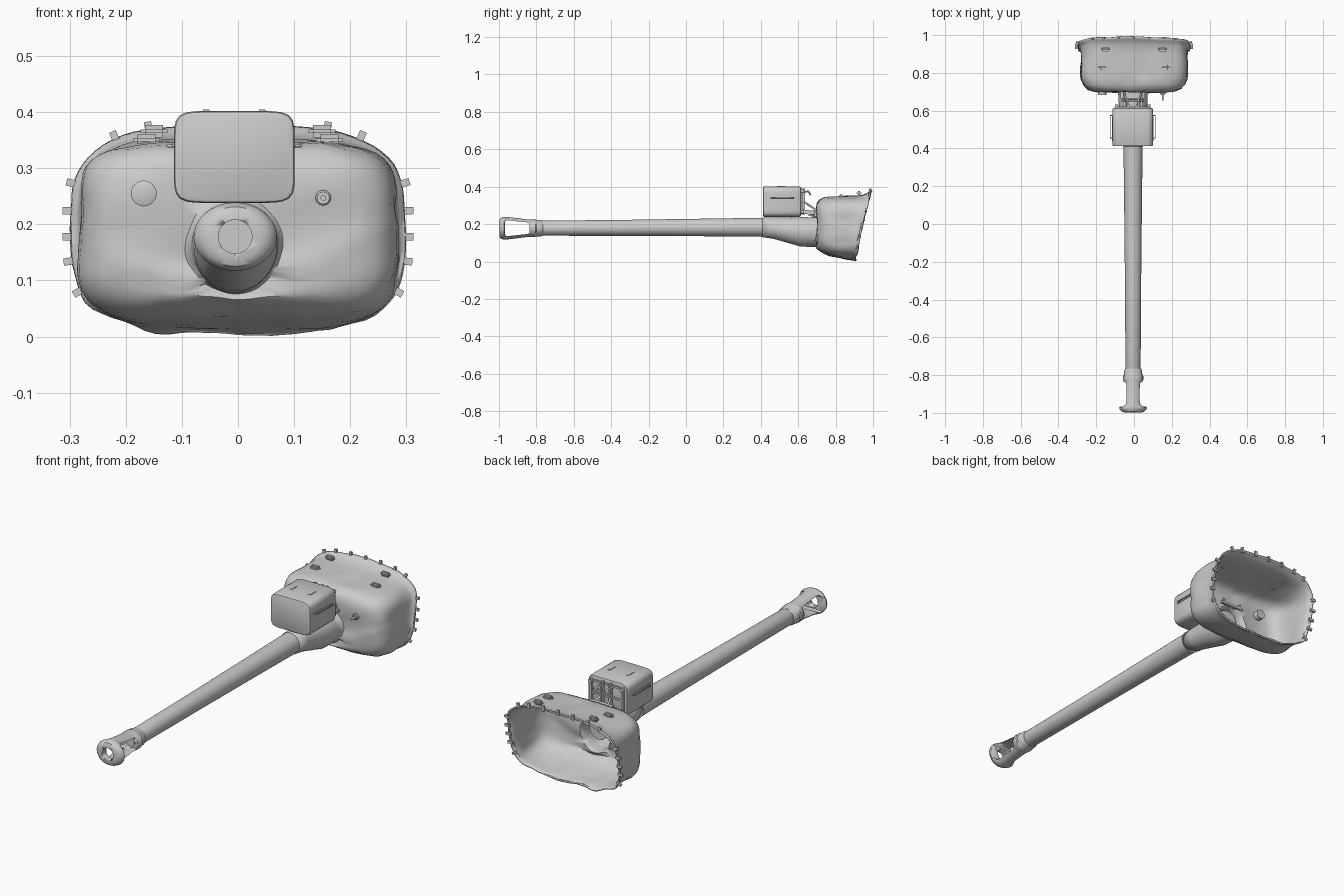
import bpy, bmesh, math
from mathutils import Vector, noise

grey = bpy.data.materials.new("light grey")
grey.diffuse_color = (0.6, 0.6, 0.6, 1)
CX = -0.005  # barrel axis


def finish(name, bm, angle=35):
    bmesh.ops.recalc_face_normals(bm, faces=bm.faces)
    me = bpy.data.meshes.new(name)
    bm.to_mesh(me)
    bm.free()
    ob = bpy.data.objects.new(name, me)
    bpy.context.collection.objects.link(ob)
    me.materials.append(grey)
    bpy.ops.object.select_all(action='DESELECT')
    ob.select_set(True)
    bpy.context.view_layer.objects.active = ob
    bpy.ops.object.shade_smooth_by_angle(angle=math.radians(angle))
    return ob


def ring(sec, a):
    """Point on a superellipse section: y, cx, cz, half width, half height, power, tilt."""
    y, cx, cz, w, h, p, tilt = sec
    c, s = math.cos(a), math.sin(a)
    k = (abs(c) ** p + abs(s) ** p) ** (-1 / p)
    z = cz + h * s * k
    return Vector((cx + w * c * k, y + tilt * (z - 0.19), z))


def loft(name, secs, n=32, caps=True, warp=None, angle=35):
    bm = bmesh.new()
    rows = []
    for sec in secs:
        pts = [ring(sec, math.tau * i / n) for i in range(n)]
        rows.append([bm.verts.new(warp(p) if warp else p) for p in pts])
    for r, q in zip(rows, rows[1:]):
        for i in range(n):
            bm.faces.new((r[i], r[(i + 1) % n], q[(i + 1) % n], q[i]))
    if caps:
        bm.faces.new(rows[0])
        bm.faces.new(rows[-1])
    return finish(name, bm, angle)


def tube(name, prof, cx=CX, n=32):
    """Round part along y from (y, centre z, radius)."""
    return loft(name, [(y, cx, z, r, r, 2, 0) for y, z, r in prof], n)


def box(name, c, s, bevel=0.0, rot=None):
    bm = bmesh.new()
    bmesh.ops.create_cube(bm, size=1)
    bmesh.ops.scale(bm, vec=s, verts=bm.verts)
    if bevel:
        bmesh.ops.bevel(bm, geom=bm.edges[:], offset=bevel, segments=2, affect='EDGES')
    ob = finish(name, bm)
    ob.location = c
    if rot:
        ob.rotation_euler = rot
    return ob


def rod(name, pts, r=0.004):
    cu = bpy.data.curves.new(name, 'CURVE')
    cu.dimensions = '3D'
    cu.bevel_depth = r
    cu.bevel_resolution = 2
    cu.use_fill_caps = True
    sp = cu.splines.new('POLY')
    sp.points.add(len(pts) - 1)
    for p, co in zip(sp.points, pts):
        p.co = (*co, 1)
    cu.materials.append(grey)
    ob = bpy.data.objects.new(name, cu)
    bpy.context.collection.objects.link(ob)
    return ob


def cut(ob, cutter):
    m = ob.modifiers.new("cut", 'BOOLEAN')
    m.object = cutter
    m.solver = 'EXACT'
    cutter.hide_render = True
    cutter.hide_viewport = True


# Barrel
tube("barrel", [(-0.79, 0.178, 0.037), (-0.78, 0.178, 0.040), (-0.3, 0.180, 0.043),
                (0.1, 0.182, 0.047), (0.44, 0.183, 0.051), (0.68, 0.183, 0.051)])

# Muzzle brake with side windows and a bore
brake = loft("muzzle_brake", [(y, CX, 0.178, w, h, 2, 0) for y, w, h in [
    (-0.998, 0.045, 0.042), (-0.993, 0.060, 0.053), (-0.982, 0.071, 0.059), (-0.972, 0.074, 0.061),
    (-0.966, 0.068, 0.061), (-0.955, 0.055, 0.060), (-0.935, 0.049, 0.058), (-0.85, 0.048, 0.047),
    (-0.83, 0.050, 0.046), (-0.825, 0.054, 0.046), (-0.805, 0.054, 0.046), (-0.80, 0.049, 0.044),
    (-0.775, 0.048, 0.043), (-0.765, 0.041, 0.041)]], 40)
bm = bmesh.new()
prof = [(-0.960, -0.043), (-0.967, -0.034), (-0.967, 0.034), (-0.960, 0.043),
        (-0.846, 0.031), (-0.836, 0.024), (-0.836, -0.024), (-0.846, -0.031)]
f = bm.faces.new([bm.verts.new((-0.15, y, 0.178 + z)) for y, z in prof])
ext = bmesh.ops.extrude_face_region(bm, geom=[f])
bmesh.ops.translate(bm, vec=(0.3, 0, 0), verts=[v for v in ext['geom'] if isinstance(v, bmesh.types.BMVert)])
cut(brake, finish("window_cutter", bm))
cut(brake, tube("bore_cutter", [(-1.05, 0.178, 0.030), (-0.82, 0.178, 0.030)]))


# Canvas cover: collar, front wall and open rear skirt, with soft folds
def folds(p):
    q = p.copy()
    k = min(1, max(0, (p.y - 0.60) / 0.12))
    n1 = noise.noise(p * 11 + Vector((3, 1, 7)))
    n2 = noise.noise(p * 24 + Vector((9, 4, 2)))
    d = Vector((p.x * 0.6, 0, p.z - 0.19))
    if d.length > 0:
        q += d.normalized() * k * (0.008 * n1 + 0.004 * n2) * (0.5 if p.y > 0.93 else 1)
    q.y += k * 0.010 * n1
    # creases running outward from the collar
    for sx, slope in ((1, 0.55), (-1, 0.25)):
        t = sx * p.x
        if 0.06 < t < 0.24 and p.y < 0.78:
            q.y -= 0.014 * math.exp(-((p.z - 0.10 - slope * (t - 0.06)) / 0.018) ** 2) * (1 - t / 0.24)
    return q


RIM = (0.947, 0.0, 0.191, 0.300, 0.187, 3.2, 0.23)
cover = loft("canvas_cover", [
    (0.41, CX, 0.183, 0.053, 0.053, 2, 0), (0.47, CX, 0.178, 0.057, 0.057, 2, 0),
    (0.55, CX, 0.167, 0.066, 0.069, 2, 0), (0.61, CX, 0.160, 0.074, 0.079, 2, 0),
    (0.66, CX, 0.159, 0.076, 0.080, 2, 0), (0.690, CX, 0.160, 0.076, 0.078, 2, 0),
    (0.702, CX, 0.163, 0.085, 0.085, 2.1, 0), (0.700, 0, 0.170, 0.120, 0.100, 2.4, 0),
    (0.698, 0, 0.180, 0.170, 0.112, 3, 0), (0.702, 0, 0.190, 0.215, 0.125, 3.6, 0),
    (0.714, 0, 0.194, 0.247, 0.137, 4.2, 0), (0.735, 0, 0.193, 0.268, 0.148, 4.6, 0.02),
    (0.765, 0, 0.189, 0.279, 0.156, 4.8, 0.05), (0.80, 0, 0.186, 0.283, 0.161, 4.6, 0.08),
    (0.84, 0, 0.184, 0.283, 0.165, 4.4, 0.12), (0.88, 0, 0.183, 0.281, 0.168, 4.2, 0.16),
    (0.915, 0, 0.185, 0.284, 0.173, 3.8, 0.20), (0.933, 0, 0.188, 0.290, 0.180, 3.4, 0.22),
    (0.937, 0, 0.190, 0.298, 0.185, 3.2, 0.23), RIM], 96, False, folds, 50)
sol = cover.modifiers.new("thickness", 'SOLIDIFY')
sol.thickness = 0.006
sol.offset = -1

# Fastening clips around the rim
for i, deg in enumerate([-32, -17, -4, 10, 24, 50, 61, 75, 90, 105, 119, 130,
                         156, 170, 184, 197, 212]):
    a = math.radians(deg)
    p, q = ring(RIM, a), ring(RIM, a + 0.02)
    t = q - p
    turn = math.atan2(-t.x, t.z)  # outward direction in the xz plane
    box("rim_clip_%d" % i, p - Vector((0, 0.004, 0)), (0.026, 0.010, 0.013), 0, (0, -turn, 0))

# Padded straps on the top of the cover
for s in (-1, 1):
    for y, z, x in ((0.83, 0.350, 0.163), (0.925, 0.366, 0.150)):
        box("top_pad", (s * x, y, z), (0.048, 0.026, 0.022), 0.008)

# Sight ports in the front wall
tube("sight_port", [(0.682, 0.255, 0.019), (0.684, 0.255, 0.023), (0.73, 0.255, 0.023)], -0.168, 24)
tube("gun_port", [(0.685, 0.247, 0.011), (0.688, 0.247, 0.014), (0.73, 0.247, 0.014)], 0.152, 12)
tube("gun_tip", [(0.655, 0.247, 0.005), (0.72, 0.247, 0.005)], 0.152, 12)

# Searchlight housing, rounded along its length
BX, BZ = -0.0065, 0.320
loft("lamp_housing", [(y, BX, BZ, 0.1075 - i, 0.082 - i, 7, 0) for y, i in
                      ((0.412, 0.006), (0.414, 0.002), (0.419, 0), (0.605, 0), (0.612, 0.003), (0.614, 0.008))], 64)
for s in (-1, 1):
    x = BX + s * 0.107
    box("side_strip", (x, 0.505, 0.342), (0.006, 0.13, 0.007))
    rod("side_handle", [(x, 0.455, 0.34), (x + s * 0.012, 0.455, 0.34),
                        (x + s * 0.012, 0.575, 0.34), (x, 0.575, 0.34)], 0.003)
    box("top_lug", (BX + s * 0.05, 0.51, 0.402), (0.012, 0.045, 0.005), 0.001)
    # rear frame and mounting arms
    box("frame_upright", (BX + s * 0.085, 0.618, BZ), (0.010, 0.014, 0.13))
    box("inner_upright", (BX + s * 0.022, 0.624, BZ), (0.010, 0.024, 0.14))
    for z in (0.265, 0.375):
        tube("corner_lug", [(0.605, z, 0.010), (0.632, z, 0.010)], BX + s * 0.085, 12)
    box("lower_arm", (BX + s * 0.045, 0.665, 0.262), (0.014, 0.10, 0.022), 0.002, (-0.12, 0, 0))
    rod("upper_arm", [(BX + s * 0.03, 0.61, 0.37), (BX + s * 0.03, 0.655, 0.375),
                      (BX + s * 0.03, 0.665, 0.355)], 0.005)
    rod("brace", [(BX + s * 0.02, 0.615, 0.33), (BX + s * 0.035, 0.66, 0.30),
                  (BX + s * 0.05, 0.71, 0.265)], 0.005)
for z in (0.262, 0.32, 0.378):
    box("frame_bar", (BX, 0.617, z), (0.17, 0.010, 0.009))
rod("cross_pin", [(BX - 0.06, 0.655, 0.30), (BX + 0.06, 0.655, 0.30)], 0.006)
rod("top_pin", [(BX - 0.05, 0.66, 0.365), (BX + 0.05, 0.66, 0.365)], 0.004)
box("mount_foot", (BX, 0.69, 0.248), (0.13, 0.05, 0.014), 0.002)
